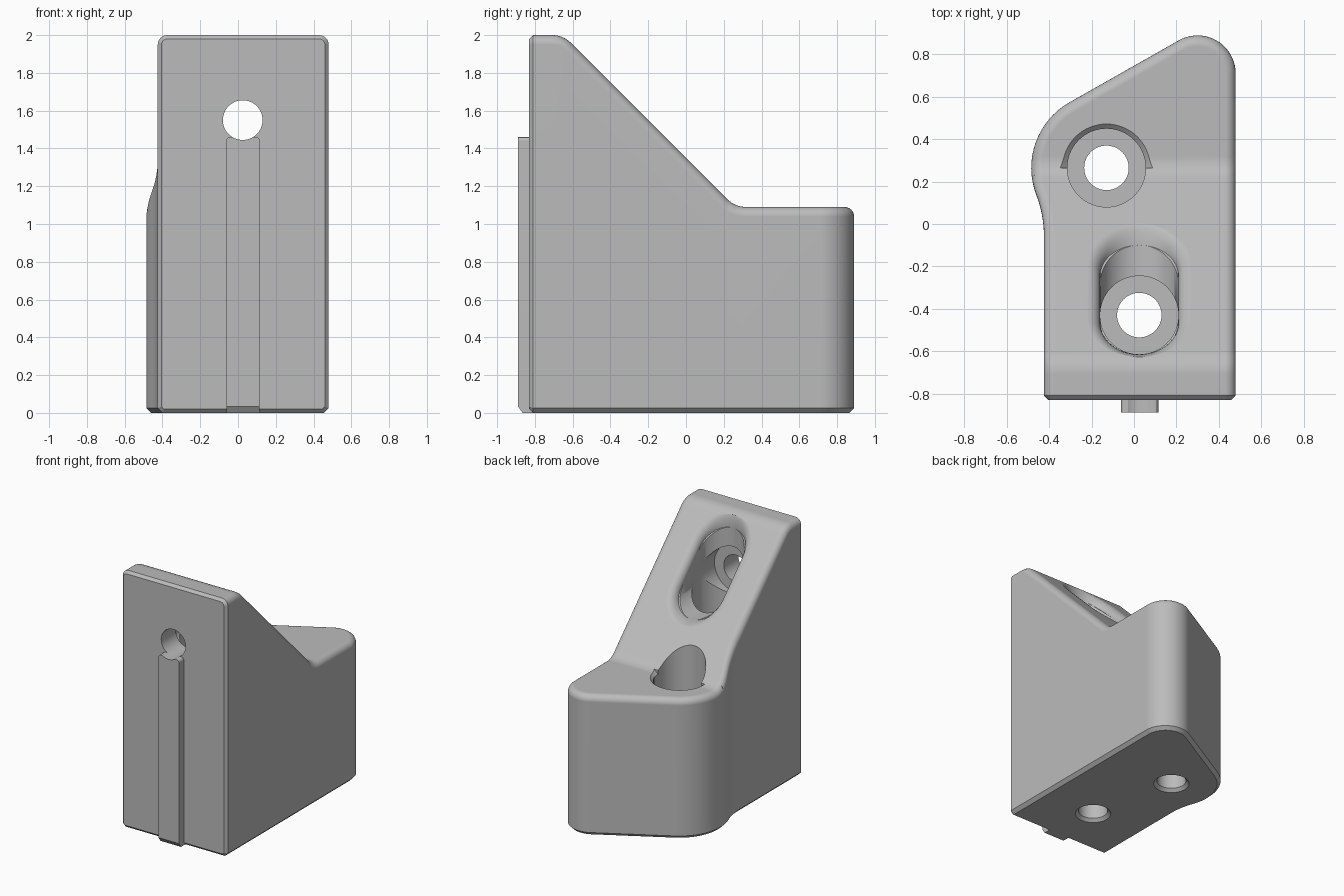
import bpy, bmesh
from math import sin, cos, pi, radians, sqrt
from mathutils import Vector, Matrix

old = bpy.data.objects.get("Cube")
if old:
    bpy.data.objects.remove(old, do_unlink=True)

grey = bpy.data.materials.new("light grey")
grey.use_nodes = True
colour = (0.5, 0.5, 0.5, 1)
grey.diffuse_color = colour
for node in grey.node_tree.nodes:
    if node.type == 'BSDF_PRINCIPLED':
        node.inputs["Base Color"].default_value = colour


def loft(rings):
    """Closed solid through rings of equal length."""
    bm = bmesh.new()
    loops = [[bm.verts.new(p) for p in ring] for ring in rings]
    n = len(loops[0])
    for lo, hi in zip(loops, loops[1:]):
        for i in range(n):
            j = (i + 1) % n
            bm.faces.new((lo[i], lo[j], hi[j], hi[i]))
    bm.faces.new(loops[0][::-1])
    bm.faces.new(loops[-1])
    return bm


def lathe(steps, matrix, n=64):
    """Round solid from (height, radius) steps."""
    return loft([[matrix @ Vector((r * cos(2 * pi * i / n), r * sin(2 * pi * i / n), h))
                  for i in range(n)] for h, r in steps])


def make_object(name, bm):
    bmesh.ops.recalc_face_normals(bm, faces=bm.faces)
    mesh = bpy.data.meshes.new(name)
    bm.to_mesh(mesh)
    bm.free()
    mesh.materials.append(grey)
    ob = bpy.data.objects.new(name, mesh)
    bpy.context.collection.objects.link(ob)
    return ob


def bisect(bm, y, cut=False):
    geom = bm.verts[:] + bm.edges[:] + bm.faces[:]
    bmesh.ops.bisect_plane(bm, geom=geom, dist=1e-6, plane_co=(0, y, 0),
                           plane_no=(0, 1, 0), clear_inner=cut)
    if cut:
        rim = [e for e in bm.edges if e.is_boundary]
        return bmesh.ops.contextual_create(bm, geom=rim)["faces"]


def arc(cx, cy, r, a0, a1, n):
    return [(cx + r * cos(radians(a0 + (a1 - a0) * i / n)),
             cy + r * sin(radians(a0 + (a1 - a0) * i / n))) for i in range(n + 1)]


def outline(d, z):
    """Plan of the block, drawn in by d."""
    pts = [(-0.425 + d, -1), (0.48 - d, -1)]
    pts += arc(0.30, 0.71, 0.18 - d, 0, 120, 20)
    pts += arc(-0.13, 0.265, 0.355 - d, 120, 201, 16)
    pts += arc(-0.98, -0.06, 0.555 + d, 21, 0, 8)
    return [(x, y, z) for x, y in pts]


# Side profile: high front, 45 degree slope, low back, with rounded corners
def rounded(a, corner, b, n=8):
    a, corner, b = Vector(a), Vector(corner), Vector(b)
    return [a * (1 - t) ** 2 + corner * 2 * t * (1 - t) + b * t * t
            for t in (i / n for i in range(n + 1))]


soft = 0.06
lean = soft / sqrt(2)
profile = [Vector((-2, 2))]
profile += rounded((-0.65 - soft, 2), (-0.65, 2), (-0.65 + lean, 2 - lean))
profile += rounded((0.26 - lean, 1.09 + lean), (0.26, 1.09), (0.26 + soft, 1.09))
profile += [Vector((2, 1.09))]


def height(y):
    for a, b in zip(profile, profile[1:]):
        if y <= b.x:
            slope = (b.y - a.y) / (b.x - a.x)
            return a.y + slope * (y - a.x), sqrt(1 + slope * slope)


# Block: straight loft with rounded rim, then its top is dropped to the profile
LIFT, RIM = 10, 0.05
rings = [outline(0.025, 0), outline(0, 0.025)]
for k in range(7):
    t = k / 6 * pi / 2
    rings.append(outline(RIM * (1 - cos(t)), LIFT - RIM * (1 - sin(t))))
bm = loft(rings)
for p in profile[1:-1]:
    bisect(bm, p.x)
for v in bm.verts:
    if v.co.z > 1:
        z, stretch = height(v.co.y)
        v.co.z = z - (LIFT - v.co.z) * stretch
# Chamfered front face
front = bisect(bm, -0.81, cut=True)
bmesh.ops.recalc_face_normals(bm, faces=bm.faces)
bmesh.ops.inset_region(bm, faces=front, thickness=0.02, depth=0.02, use_even_offset=True)
block = make_object("mounting_block", bm)

# Front rib, chamfered at the foot and top corners
rib_side = [(-0.80, 0), (-0.865, 0), (-0.89, 0.035), (-0.89, 1.46), (-0.80, 1.46)]
bm = loft([[(x, y, z) for y, z in rib_side] for x in (-0.062, 0.115)])
tops = [e for e in bm.edges if all(v.co.z > 1.4 for v in e.verts)
        and abs(e.verts[0].co.x - e.verts[1].co.x) < 0.01]
bmesh.ops.bevel(bm, geom=tops, offset=0.02, segments=3, profile=0.5, affect='EDGES')
rib = make_object("front_rib", bm)

# Cutters: two upright screw holes with wide upper bores
BORE, HEAD, CX = 0.105, 0.185, 0.025
cutters = []
for x, y in ((-0.13, 0.265), (CX, -0.43)):
    steps = [(-0.05, 0.178), (0.023, BORE), (0.2, BORE), (0.2, HEAD), (3, HEAD)]
    cutters.append(make_object("upright_hole_cutter",
                               lathe(steps, Matrix.Translation((x, y, 0)))))

# Half chamfer around the back hole
bm = lathe([(1.065, HEAD - 0.005), (1.13, 0.25)], Matrix.Translation((-0.13, 0.265, 0)))
bisect(bm, 0.265, cut=True)
cutters.append(make_object("hole_chamfer_cutter", bm))

# Level screw hole through the front
place = Matrix.Translation((CX, 0, 1.55)) @ Matrix.Rotation(-pi / 2, 4, 'X')
level = make_object("level_hole_cutter", lathe(
    [(-1.2, BORE), (-0.65, BORE), (-0.65, HEAD), (1, HEAD)], place))
cutters.append(level)

# Slot joining the level and upright bores
bm = bmesh.new()
bmesh.ops.create_cube(bm, size=1, matrix=Matrix.Translation((CX, -0.215, 1.9))
                      @ Matrix.Diagonal((2 * HEAD - 0.002, 0.43, 0.7, 1)))
cutters.append(make_object("slot_cutter", bm))

# Soft flare where the slot opens in the slope
up, out = Vector((0, -1, 1)) / sqrt(2), Vector((0, 1, 1)) / sqrt(2)
mid = Vector((CX, -0.315, 1.665))
FLARE, N = 0.06, 64


def slot_ring(off, depth):
    ring = []
    for i in range(N):
        a = 2 * pi * (i + 0.5) / N
        v = (HEAD * sqrt(2) + 0.41 * off - depth) * sin(a)
        v += 0.1625 if sin(a) > 0 else -0.1625
        ring.append(mid + Vector(((HEAD - 0.001 + off) * cos(a), 0, 0)) + up * v - out * depth)
    return ring


rings = []
for k in range(8):
    t = k / 7 * pi / 2
    rings.append(slot_ring(FLARE * (1 - cos(t)), FLARE * (1 - sin(t))))
rings.append(slot_ring(FLARE + 0.02, -0.02))
cutters.append(make_object("slot_flare_cutter", loft(rings)))


def carve(ob, tools):
    for tool in tools:
        mod = ob.modifiers.new("cut", 'BOOLEAN')
        mod.operation = 'DIFFERENCE'
        mod.solver = 'EXACT'
        mod.object = tool
    graph = bpy.context.evaluated_depsgraph_get()
    mesh = bpy.data.meshes.new_from_object(ob.evaluated_get(graph))
    ob.modifiers.clear()
    ob.data = mesh


carve(block, cutters)
carve(rib, [level])
for tool in cutters:
    bpy.data.objects.remove(tool, do_unlink=True)

# Smooth shading with crisp edges
for ob in (block, rib):
    bpy.ops.object.select_all(action='DESELECT')
    ob.select_set(True)
    bpy.context.view_layer.objects.active = ob
    bpy.ops.object.shade_smooth_by_angle(angle=radians(30))
    mod = ob.modifiers.new("even_shading", 'WEIGHTED_NORMAL')
    mod.keep_sharp = True
